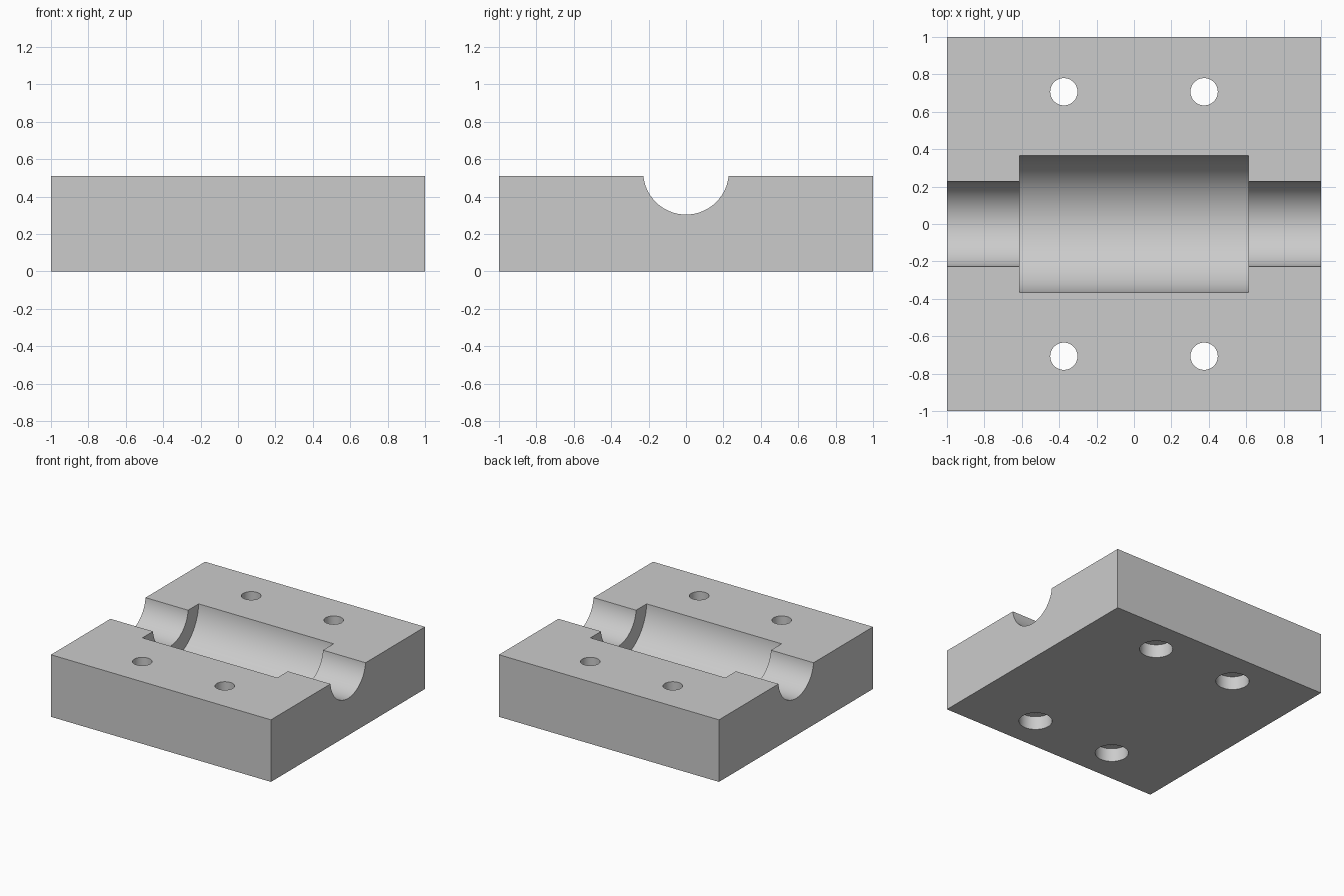
import bpy
import bmesh
from math import pi
from mathutils import Matrix

default = bpy.data.objects.get("Cube")
if default:
    bpy.data.objects.remove(default, do_unlink=True)

HEIGHT = 0.51
AXIS_Z = 0.533          # bore axis sits slightly above the split face


def material(name, rgb):
    mat = bpy.data.materials.new(name)
    mat.use_nodes = True
    mat.diffuse_color = (*rgb, 1)
    mat.node_tree.nodes["Principled BSDF"].inputs["Base Color"].default_value = (*rgb, 1)
    return mat


grey = material("plain grey", (0.6, 0.6, 0.6))


def make_object(name, bm):
    mesh = bpy.data.meshes.new(name)
    bm.to_mesh(mesh)
    bm.free()
    mesh.materials.append(grey)
    obj = bpy.data.objects.new(name, mesh)
    bpy.context.collection.objects.link(obj)
    return obj


def cylinder(name, radius, length, centre, along_x=False, sides=64):
    bm = bmesh.new()
    turn = Matrix.Rotation(pi / 2, 4, "Y") if along_x else Matrix.Identity(4)
    bmesh.ops.create_cone(bm, cap_ends=True, segments=sides, radius1=radius,
                          radius2=radius, depth=length,
                          matrix=Matrix.Translation(centre) @ turn)
    return make_object(name, bm)


# Solid block
bm = bmesh.new()
bmesh.ops.create_cube(bm, size=1, matrix=Matrix.Translation((0, 0, HEIGHT / 2))
                      @ Matrix.Diagonal((2, 2, HEIGHT, 1)))
block = make_object("bearing_block", bm)

# Shaft groove and wider bearing pocket
cutters = [
    cylinder("shaft_groove_cutter", 0.229, 2.4, (0, 0, AXIS_Z), True, 128),
    cylinder("bearing_pocket_cutter", 0.366, 1.226, (0, 0, AXIS_Z), True, 128),
]

# Bolt holes, counterbored from below
for x in (-0.375, 0.375):
    for y in (-0.707, 0.707):
        cutters.append(cylinder("bolt_hole_cutter", 0.073, 1.4, (x, y, HEIGHT / 2)))
        cutters.append(cylinder("counterbore_cutter", 0.125, 0.22, (x, y, 0)))

for cutter in cutters:
    cut = block.modifiers.new(cutter.name, "BOOLEAN")
    cut.object = cutter
    cut.operation = "DIFFERENCE"
    cut.solver = "EXACT"

# Bake the cuts, then drop the cutters
bpy.context.view_layer.objects.active = block
block.select_set(True)
for name in [m.name for m in block.modifiers]:
    bpy.ops.object.modifier_apply(modifier=name)
for cutter in cutters:
    bpy.data.objects.remove(cutter, do_unlink=True)

bpy.ops.object.select_all(action="DESELECT")
block.select_set(True)
bpy.ops.object.shade_smooth_by_angle(angle=pi / 6)
